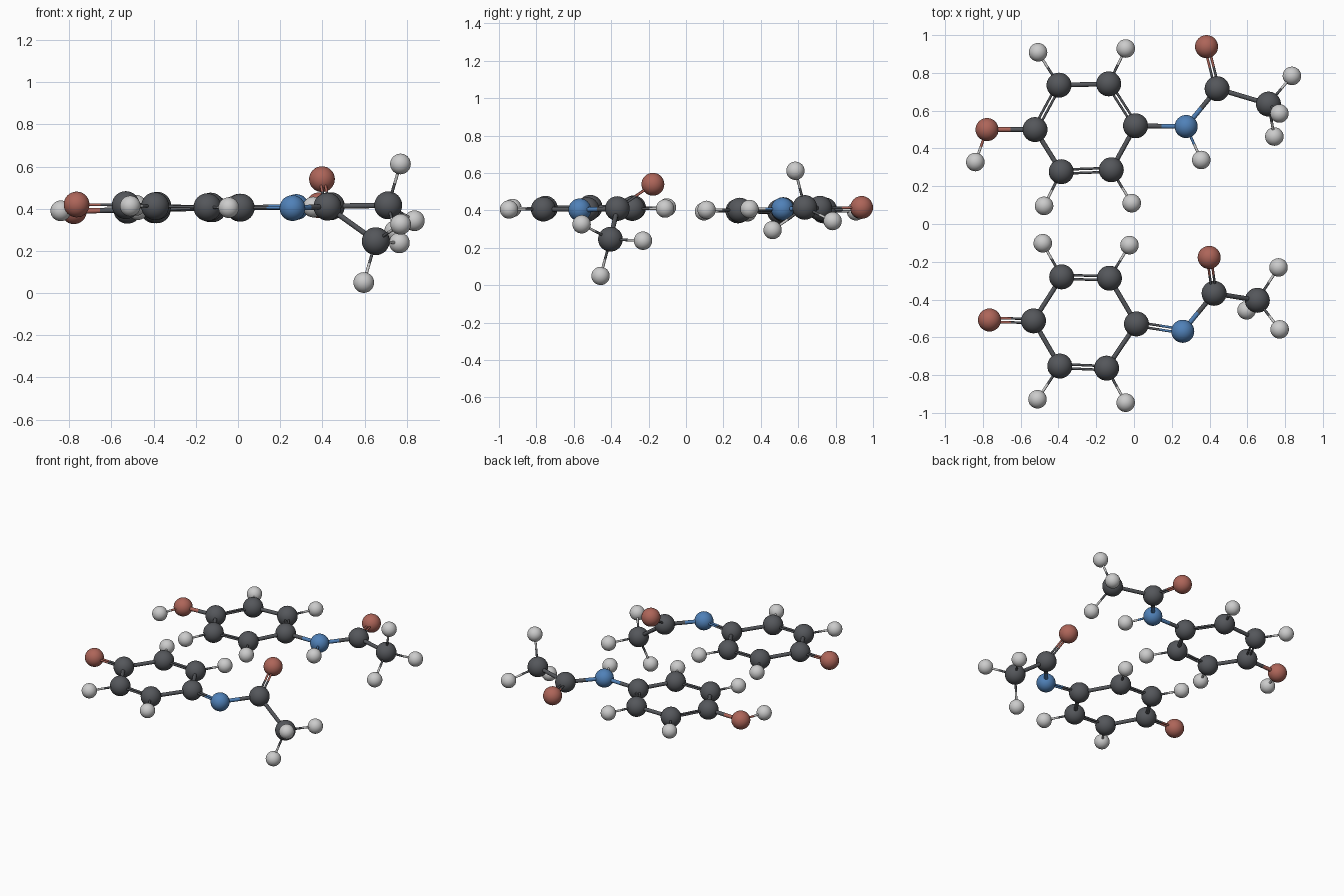
import bpy
from mathutils import Vector

if "Cube" in bpy.data.objects:
    bpy.data.objects.remove(bpy.data.objects["Cube"])

RADIUS = {'C': 0.066, 'O': 0.061, 'N': 0.061, 'H': 0.049}
NAME = {'C': 'carbon', 'O': 'oxygen', 'N': 'nitrogen', 'H': 'hydrogen'}
COLOR = {'C': (0.09, 0.095, 0.105, 1), 'O': (0.42, 0.13, 0.10, 1),
         'N': (0.08, 0.22, 0.48, 1), 'H': (0.55, 0.55, 0.55, 1)}
MATS = {}
for k, col in COLOR.items():
    MATS[k] = bpy.data.materials.new(NAME[k] + "_colour")
    MATS[k].diffuse_color = col


def finish(name, element):
    ob = bpy.context.object
    ob.name = name
    ob.data.materials.append(MATS[element])
    bpy.ops.object.shade_smooth_by_angle()


def atom(label, element, pos):
    bpy.ops.mesh.primitive_uv_sphere_add(segments=32, ring_count=16,
                                         radius=RADIUS[element], location=pos)
    finish(f"{label}_{NAME[element]}_atom", element)


def rod(name, element, a, b, r):
    d = b - a
    bpy.ops.mesh.primitive_cylinder_add(vertices=16, radius=r, depth=d.length,
                                        location=(a + b) / 2,
                                        rotation=d.to_track_quat('Z', 'Y').to_euler())
    finish(name, element)


def bond(label, ea, a, eb, b, double):
    # each bond is two halves, coloured like the atom they touch
    a, b = Vector(a), Vector(b)
    d = (b - a).normalized()
    side = d.cross(Vector((0, 0, 1))).normalized()
    r = 0.0065 if double else 0.007 if 'H' in (ea, eb) else 0.0125
    mid = (a + d * RADIUS[ea] + b - d * RADIUS[eb]) / 2
    for s in ((-0.0105, 0.0105) if double else (0,)):
        o = side * s
        rod(label + "_bond", ea, a + o, mid + o, r)
        rod(label + "_bond", eb, mid + o, b + o, r)


def molecule(label, atoms, singles, doubles):
    for key, pos in atoms.items():
        atom(label, key[0], pos)
    for text, dbl in ((singles, False), (doubles, True)):
        for pair in text.split():
            i, j = pair.split('-')
            bond(label, i[0], atoms[i], j[0], atoms[j], dbl)


# Rear molecule: ring with hydroxyl, amide and methyl group
molecule("rear", {
    'O1': (-0.778, 0.50, 0.388), 'HO': (-0.84, 0.328, 0.39),
    'C1': (-0.524, 0.50, 0.395), 'C2': (-0.397, 0.735, 0.397),
    'C3': (-0.134, 0.742, 0.403), 'C4': (0.008, 0.52, 0.405),
    'C5': (-0.12, 0.287, 0.402), 'C6': (-0.385, 0.277, 0.397),
    'H2': (-0.508, 0.909, 0.395), 'H3': (-0.044, 0.929, 0.405),
    'H5': (-0.012, 0.11, 0.403), 'H6': (-0.476, 0.096, 0.395),
    'N': (0.276, 0.516, 0.408), 'HN': (0.356, 0.339, 0.408),
    'C7': (0.44, 0.716, 0.412), 'O2': (0.384, 0.939, 0.416),
    'C8': (0.712, 0.635, 0.416), 'Ha': (0.836, 0.784, 0.343),
    'Hb': (0.77, 0.585, 0.612), 'Hc': (0.743, 0.463, 0.295),
}, "O1-HO O1-C1 C2-C3 C4-C5 C6-C1 C2-H2 C3-H3 C5-H5 C6-H6 C4-N N-HN N-C7 "
   "C7-C8 C8-Ha C8-Hb C8-Hc", "C1-C2 C3-C4 C5-C6 C7-O2")

# Front molecule: quinone ring with imine and bent acetyl group
molecule("front", {
    'O1': (-0.765, -0.508, 0.42), 'C1': (-0.532, -0.513, 0.417),
    'C2': (-0.383, -0.28, 0.414), 'C3': (-0.13, -0.287, 0.41),
    'C4': (0.013, -0.529, 0.405), 'C5': (-0.145, -0.763, 0.407),
    'C6': (-0.393, -0.752, 0.412), 'H2': (-0.483, -0.102, 0.416),
    'H3': (-0.024, -0.112, 0.41), 'H5': (-0.044, -0.946, 0.405),
    'H6': (-0.511, -0.928, 0.413), 'N': (0.258, -0.568, 0.403),
    'C7': (0.424, -0.367, 0.41), 'O2': (0.398, -0.177, 0.54),
    'C8': (0.653, -0.404, 0.246), 'Ha': (0.765, -0.23, 0.238),
    'Hb': (0.771, -0.558, 0.326), 'Hc': (0.596, -0.457, 0.05),
}, "C1-C2 C3-C4 C4-C5 C6-C1 C2-H2 C3-H3 C5-H5 C6-H6 N-C7 C7-C8 C8-Ha C8-Hb C8-Hc",
   "O1-C1 C2-C3 C5-C6 C4-N C7-O2")

for m in bpy.data.materials:
    if m.users and not m.is_grease_pencil:
        m.use_nodes = True
        m.node_tree.nodes["Principled BSDF"].inputs["Base Color"].default_value = m.diffuse_color
